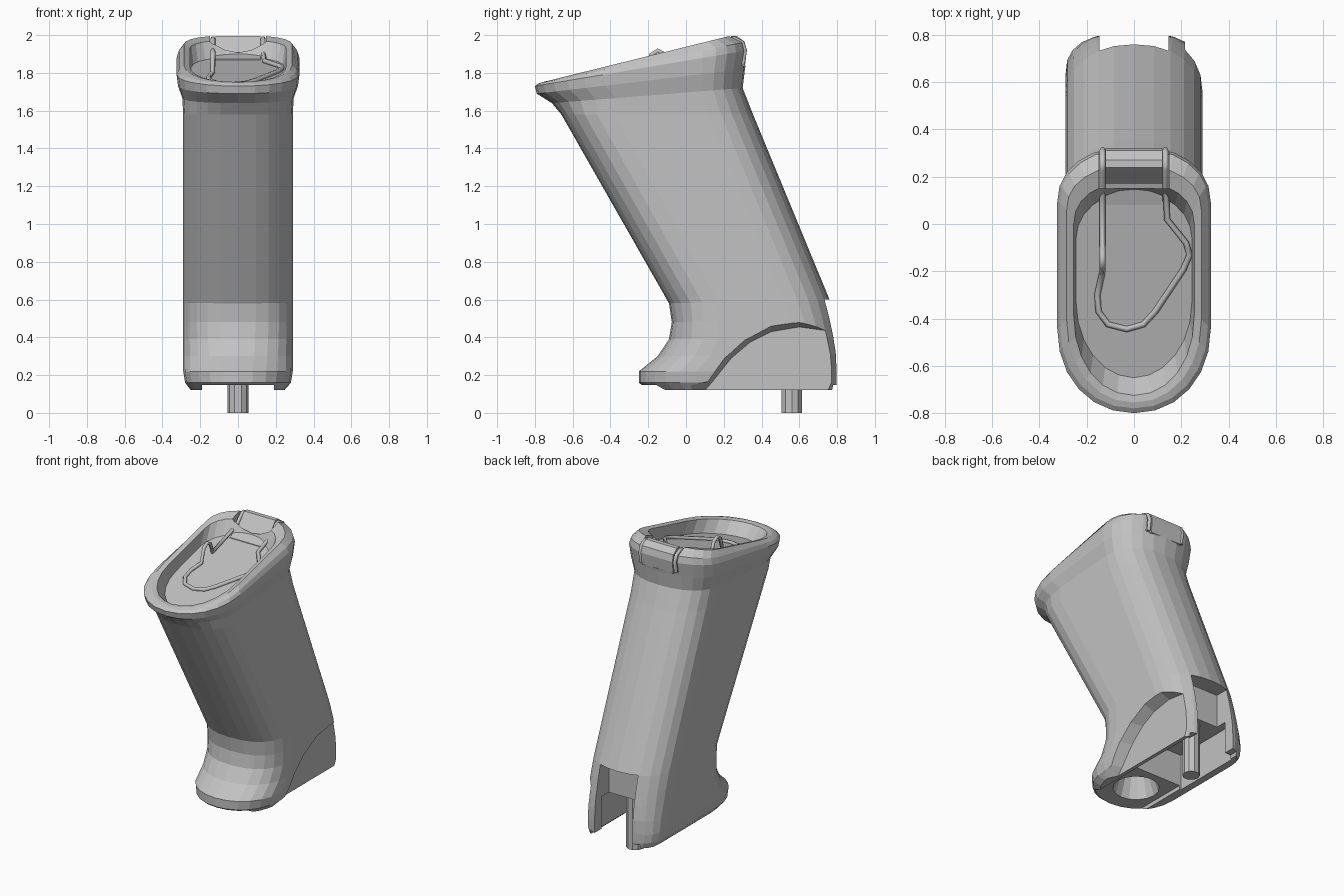
import bpy, bmesh, math

if "Cube" in bpy.data.objects:
    bpy.data.objects.remove(bpy.data.objects["Cube"])

grey = bpy.data.materials.new("plain_grey")
grey.use_nodes = True
colour = (0.54, 0.54, 0.54, 1)
grey.diffuse_color = colour
grey.node_tree.nodes["Principled BSDF"].inputs["Base Color"].default_value = colour


def make_object(name, bm):
    bmesh.ops.recalc_face_normals(bm, faces=bm.faces)
    mesh = bpy.data.meshes.new(name)
    bm.to_mesh(mesh)
    bm.free()
    mesh.materials.append(grey)
    obj = bpy.data.objects.new(name, mesh)
    bpy.context.collection.objects.link(obj)
    return obj


def loft(name, rings):
    """Skin a list of equal closed rings and cap both ends."""
    bm = bmesh.new()
    rows = [[bm.verts.new(p) for p in ring] for ring in rings]
    n = len(rows[0])
    for a, b in zip(rows, rows[1:]):
        for i in range(n):
            j = (i + 1) % n
            bm.faces.new((a[i], a[j], b[j], b[i]))
    bm.faces.new(rows[0])
    bm.faces.new(rows[-1])
    return make_object(name, bm)


def prism(name, profile, x0, x1):
    return loft(name, [[(x, y, z) for y, z in profile] for x in (x0, x1)])


def box(name, x0, x1, y0, y1, z0, z1):
    return prism(name, [(y0, z0), (y1, z0), (y1, z1), (y0, z1)], x0, x1)


def cone(name, y, r0, r1, z0, z1, sides):
    rings = []
    for r, z in ((r0, z0), (r1, z1)):
        rings.append([(r * math.cos(math.tau * i / sides),
                       y + r * math.sin(math.tau * i / sides), z)
                      for i in range(sides)])
    return loft(name, rings)


def cut(target, cutter):
    cutter.hide_render = True
    mod = target.modifiers.new("cut", "BOOLEAN")
    mod.operation = "DIFFERENCE"
    mod.solver = "EXACT"
    mod.object = cutter
    deps = bpy.context.evaluated_depsgraph_get()
    mesh = bpy.data.meshes.new_from_object(target.evaluated_get(deps))
    target.modifiers.clear()
    target.data = mesh
    bpy.data.objects.remove(cutter)


def section(yf, zf, yb, zb, w, rf, rb, pf, pb):
    """Tilted outline: rounded front, straight sides, rounded back."""
    half, steps = [], 6
    for y_end, r, sign, e in ((yf, rf, 1, pf), (yb, rb, -1, pb)):
        arc = []
        for i in range(steps + 1):
            t = math.pi / 2 * i / steps
            x = w * math.sin(t) ** (2 / e)
            y = y_end + sign * r * (1 - max(math.cos(t), 0) ** (2 / e))
            arc.append((x, y))
        half += arc if sign > 0 else arc[::-1]
    outline = half + [(-x, y) for x, y in half[-2:0:-1]]
    return [(x, y, zf + (zb - zf) * (y - yf) / (yb - yf)) for x, y in outline]


# Handle: flared foot, slanted shaft, swollen rim and dished top
body = loft("grip_body", [section(*s) for s in (
    (-.20, .12, .81, .12, .25, .28, .16, 2.1, 2.6),
    (-.25, .16, .81, .16, .28, .30, .17, 2.1, 2.6),
    (-.25, .22, .81, .22, .29, .30, .18, 2.1, 2.6),
    (-.15, .30, .81, .31, .29, .28, .2, 2.2, 2.5),
    (-.09, .39, .80, .40, .29, .26, .22, 2.3, 2.4),
    (-.075, .48, .782, .50, .29, .25, .23, 2.4, 2.3),
    (-.09, .58, .76, .60, .29, .26, .24, 2.4, 2.2),
    (-.66, 1.58, .355, 1.58, .29, .28, .24, 2.4, 2.2),
    (-.71, 1.64, .30, 1.72, .295, .34, .22, 2.3, 2.2),
    (-.79, 1.69, .312, 1.82, .318, .36, .23, 2.1, 2.2),
    (-.80, 1.73, .33, 1.92, .325, .36, .24, 2.1, 2.2),
    (-.78, 1.745, .32, 1.965, .313, .35, .23, 2.1, 2.2),
    (-.755, 1.752, .25, 2.0, .285, .35, .19, 2.1, 2.2),
    (-.725, 1.75, .18, 1.975, .255, .34, .18, 2.1, 2.2),
    (-.65, 1.68, .14, 1.885, .245, .32, .2, 2, 2))])

# Arched recess on the left flank, running out at the heel
outer = [(-.12, .05), (-.12, .12), (.10, .165), (.19, .29), (.30, .39),
         (.45, .47), (.60, .49), (.745, .445), (.9, .40), (.9, .05)]
inner = [(.10, .05), (.10, .12), (.14, .165), (.24, .29), (.34, .375),
         (.45, .43), (.60, .455), (.745, .435), (.9, .39), (.9, .05)]
cut(body, loft("recess_cutter", [
    [(.32, y, z) for y, z in outer],
    [(.215, y, z) for y, z in inner]]))

# Underside: shallow channel, inner pocket, tapered bore and rear slot
cut(body, box("channel_cutter", -.19, .19, -.5, 1, 0, .147))
cut(body, box("pocket_cutter", -.2, .16, .22, .72, .05, .37))
cut(body, cone("bore_cutter", .02, .18, .08, .05, .34, 16))
cut(body, box("slot_cutter", -.145, .145, .64, .95, .05, .60))

# Gap in the rear rim for the tongue
cut(body, box("rim_gap_cutter", -.148, .148, .15, .5, 1.84, 2.2))

# Tongue rising from the dish over the rear rim
prism("rim_tongue", [(.08, 1.874), (.17, 1.91), (.215, 1.965), (.24, 1.995),
                     (.27, 1.995), (.31, 1.965), (.322, 1.92), (.312, 1.835),
                     (.2, 1.8), (.08, 1.8)], -.12, .12)


# Wire loop lying on the dish
def wire_height(y):
    return 1.68 + .263 * (y + .65) + .006


over_rim = [(.30, 1.845), (.312, 1.92), (.298, 1.96), (.255, 1.982),
            (.23, 1.975), (.17, 1.915)]
path = [(-.133, y, z) for y, z in over_rim]
path += [(-.133, -.09, wire_height(-.09)), (-.133, -.115, 1.9),
         (-.133, -.15, 1.918), (-.133, -.185, 1.895),
         (-.135, -.21, wire_height(-.21))]
path += [(x, y, wire_height(y)) for x, y in (
    (-.155, -.3), (-.15, -.37), (-.11, -.425), (-.03, -.445), (.04, -.425),
    (.09, -.37), (.21, -.19), (.235, -.13), (.22, -.08), (.14, .02))]
path += [(.133, y, z) for y, z in reversed(over_rim)]
curve = bpy.data.curves.new("wire_path", "CURVE")
curve.dimensions = "3D"
curve.bevel_depth = .013
curve.bevel_resolution = 1
curve.use_fill_caps = True
spline = curve.splines.new("POLY")
spline.points.add(len(path) - 1)
for point, co in zip(spline.points, path):
    point.co = (*co, 1)
curve.materials.append(grey)
wire = bpy.data.objects.new("wire_loop", curve)
bpy.context.collection.objects.link(wire)

# Fixing pin under the heel
cone("fixing_pin", .56, .056, .056, 0, .5, 10)
